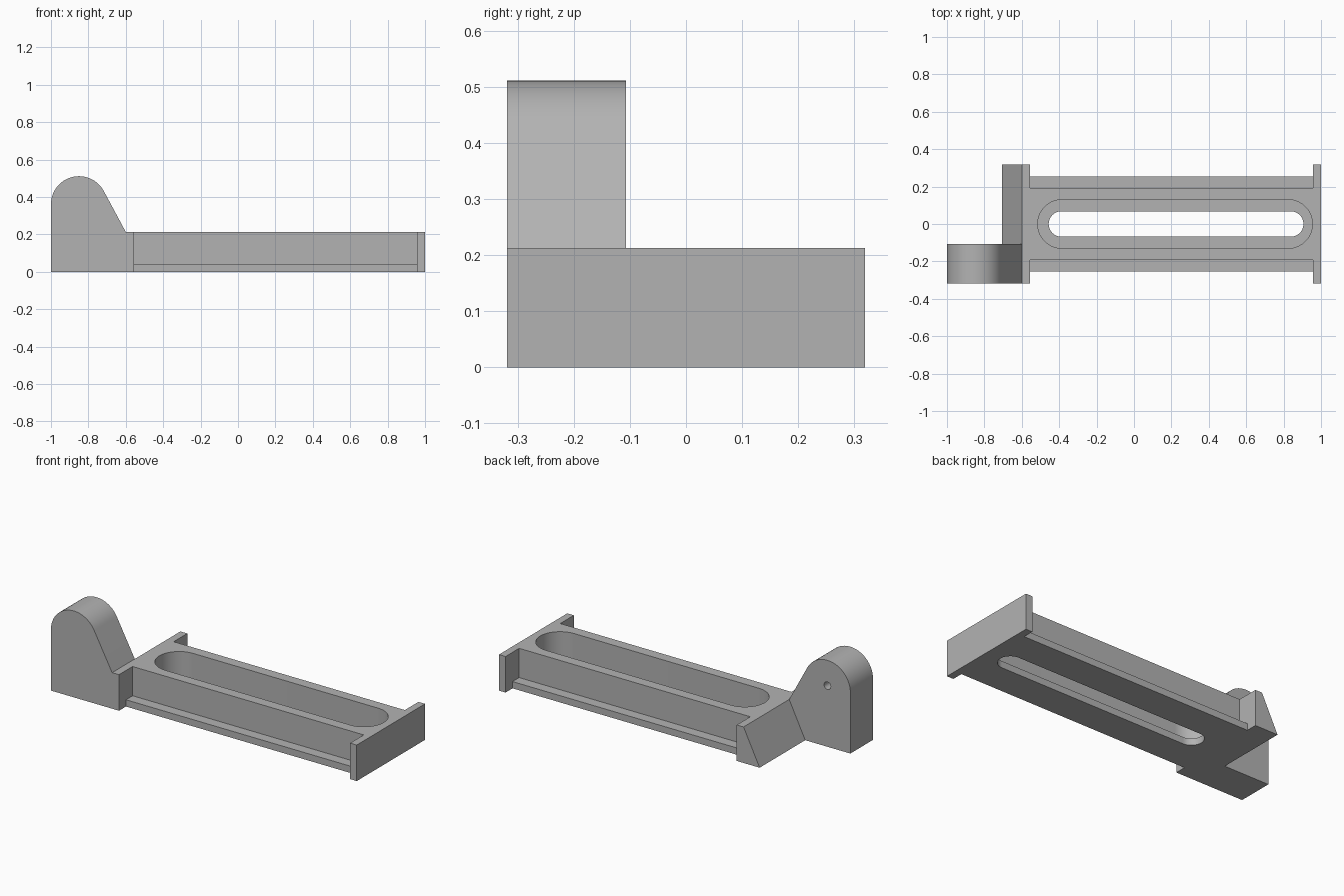
import bpy, bmesh, math
from mathutils import Vector

if "Cube" in bpy.data.objects:
    bpy.data.objects.remove(bpy.data.objects["Cube"], do_unlink=True)

grey = bpy.data.materials.new("plain_grey")
grey.use_nodes = True
colour = (0.45, 0.45, 0.45, 1)
grey.diffuse_color = colour
grey.node_tree.nodes["Principled BSDF"].inputs["Base Color"].default_value = colour


def prism(name, points, start, end, axis):
    """Extrude a closed 2D profile along y (points are x, z) or z (points are x, y)."""
    bm = bmesh.new()
    along_y = axis == "y"
    verts = [bm.verts.new((a, start, b) if along_y else (a, b, start)) for a, b in points]
    face = bm.faces.new(verts)
    new = bmesh.ops.extrude_face_region(bm, geom=[face])["geom"]
    shift = Vector((0, end - start, 0) if along_y else (0, 0, end - start))
    bmesh.ops.translate(bm, vec=shift, verts=[v for v in new if isinstance(v, bmesh.types.BMVert)])
    bmesh.ops.recalc_face_normals(bm, faces=bm.faces[:])
    mesh = bpy.data.meshes.new(name)
    bm.to_mesh(mesh)
    bm.free()
    mesh.materials.append(grey)
    obj = bpy.data.objects.new(name, mesh)
    bpy.context.collection.objects.link(obj)
    return obj


def arc(cx, cy, r, a0, a1, steps=32):
    angles = [math.radians(a0 + (a1 - a0) * i / steps) for i in range(steps + 1)]
    return [(cx + r * math.cos(a), cy + r * math.sin(a)) for a in angles]


def slot(x0, x1, r):
    return arc(x1 - r, 0, r, -90, 90) + arc(x0 + r, 0, r, 90, 270)


def box(x0, x1, z1):
    return [(x0, 0), (x1, 0), (x1, z1), (x0, z1)]


def combine(target, other, operation):
    mod = target.modifiers.new(operation.title(), "BOOLEAN")
    mod.operation = operation
    mod.solver = "EXACT"
    mod.object = other
    bpy.context.view_layer.objects.active = target
    bpy.ops.object.modifier_apply(modifier=mod.name)
    bpy.data.objects.remove(other, do_unlink=True)


TOP, HALF = 0.213, 0.319
LEFT, RIGHT = -0.555, 0.957

# Long rail: stepped cross-section, overlapping both end pieces
frame = prism("slotted_bracket", box(LEFT - 0.02, RIGHT + 0.02, TOP), -0.192, 0.192, "y")
flange = prism("side_flanges", box(LEFT - 0.02, RIGHT + 0.02, 0.04), -0.254, 0.254, "y")

# End pieces: sloped block and flat plate
block = prism("sloped_block", [(-0.705, 0), (LEFT, 0), (LEFT, TOP), (-0.6, TOP)], -HALF, HALF, "y")
plate = prism("end_plate", box(RIGHT, 1, TOP), -HALF, HALF, "y")

# Rounded arm with tangent slope
arm_profile = [(-1, 0), (-0.6, 0), (-0.6, TOP)] + arc(-0.85, 0.361, 0.15, 28.4, 180)
arm = prism("rounded_arm", arm_profile, -HALF, -0.107, "y")

for part in (flange, block, plate, arm):
    combine(frame, part, "UNION")

# Stepped slot and blind pivot hole
combine(frame, prism("pocket_cutter", slot(-0.515, 0.954, 0.13), 0.04, 0.3, "z"), "DIFFERENCE")
combine(frame, prism("slot_cutter", slot(-0.456, 0.906, 0.068), -0.1, 0.1, "z"), "DIFFERENCE")
hole = arc(-0.85, 0.361, 0.022, 0, 345, 23)
combine(frame, prism("hole_cutter", hole, -0.21, -0.05, "y"), "DIFFERENCE")

# Smooth curved walls, crisp edges
bpy.ops.object.select_all(action="DESELECT")
frame.select_set(True)
bpy.context.view_layer.objects.active = frame
bpy.ops.object.shade_smooth_by_angle(angle=math.radians(25))
